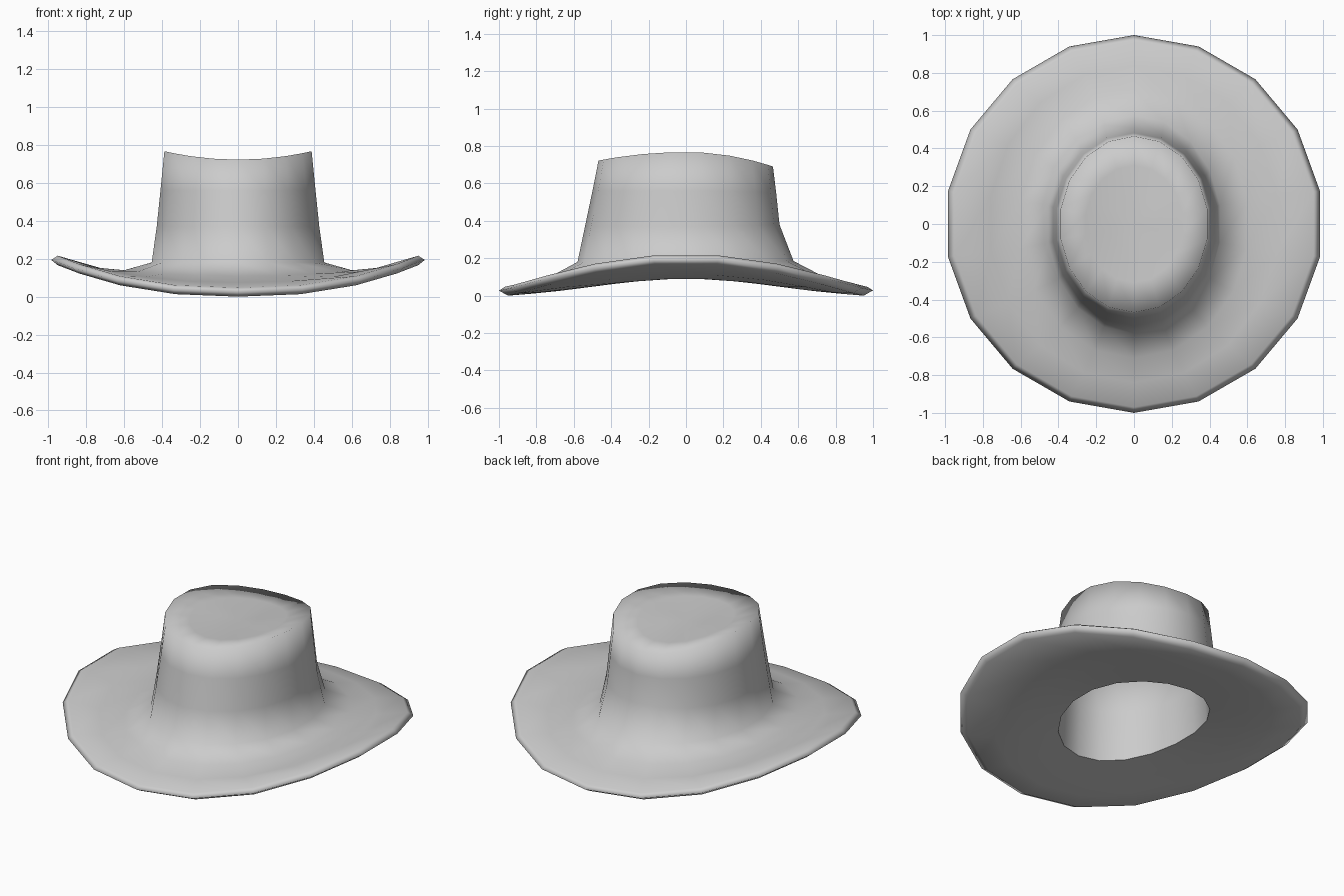
import bpy, bmesh, math

SEGMENTS = 18

# One continuous felt profile: rx, ry front, ry back, z at sides, z front, z back
rings = [
    # saddle-shaped crown top, from the middle outwards
    (0.13, 0.155, 0.155, 0.717, 0.714, 0.704),
    (0.26, 0.31, 0.31, 0.735, 0.718, 0.698),
    (0.394, 0.468, 0.465, 0.768, 0.722, 0.69),
    # crown wall
    (0.415, 0.50, 0.482, 0.56, 0.56, 0.55),
    (0.435, 0.54, 0.50, 0.37, 0.37, 0.38),
    (0.462, 0.58, 0.575, 0.18, 0.18, 0.185),
    # brim, upper side
    (0.61, 0.71, 0.71, 0.14, 0.11, 0.115),
    (0.77, 0.84, 0.84, 0.157, 0.075, 0.08),
    (0.965, 0.97, 0.97, 0.222, 0.047, 0.047),
    # rim
    (1.00, 1.00, 1.00, 0.20, 0.026, 0.028),
    (0.965, 0.95, 0.95, 0.172, 0.0, 0.0),
    # brim, lower side
    (0.77, 0.83, 0.83, 0.115, 0.01, 0.01),
    (0.61, 0.68, 0.68, 0.09, 0.025, 0.025),
    # opening and inside of the crown
    (0.385, 0.49, 0.49, 0.09, 0.05, 0.05),
    (0.375, 0.475, 0.44, 0.37, 0.37, 0.38),
    (0.345, 0.415, 0.41, 0.69, 0.66, 0.64),
    (0.20, 0.24, 0.24, 0.67, 0.66, 0.65),
]
OPENING = 13


def make_ring(bm, rx, rf, rb, zs, zf, zb):
    verts = []
    for i in range(SEGMENTS):
        a = math.pi / 2 + 2 * math.pi * i / SEGMENTS
        c, s = math.cos(a), math.sin(a)
        side = abs(c) ** (2.0 if zs > 0.25 else 2.4)
        front = s < 0
        z = zs * side + (zf if front else zb) * (1 - side)
        verts.append(bm.verts.new((rx * c, (rf if front else rb) * s, z)))
    return verts


bm = bmesh.new()
loops = [make_ring(bm, *r) for r in rings]
for a, b in zip(loops, loops[1:]):
    for i in range(SEGMENTS):
        j = (i + 1) % SEGMENTS
        bm.faces.new((a[i], b[i], b[j], a[j]))

# close the outer and inner crown tops
for loop, z in ((loops[0], 0.71), (loops[-1], 0.655)):
    centre = bm.verts.new((0, 0, z))
    for i in range(SEGMENTS):
        bm.faces.new((centre, loop[i], loop[(i + 1) % SEGMENTS]))

bmesh.ops.recalc_face_normals(bm, faces=bm.faces)
for f in bm.faces:
    f.smooth = True
# crisp edge around the head opening
lip = loops[OPENING]
for i in range(SEGMENTS):
    bm.edges.get((lip[i], lip[(i + 1) % SEGMENTS])).smooth = False

mesh = bpy.data.meshes.new("wide_brim_hat")
bm.to_mesh(mesh)
bm.free()
felt = bpy.data.materials.new("grey_felt")
felt.diffuse_color = (0.55, 0.55, 0.55, 1)
mesh.materials.append(felt)
hat = bpy.data.objects.new("wide_brim_hat", mesh)
bpy.context.collection.objects.link(hat)
